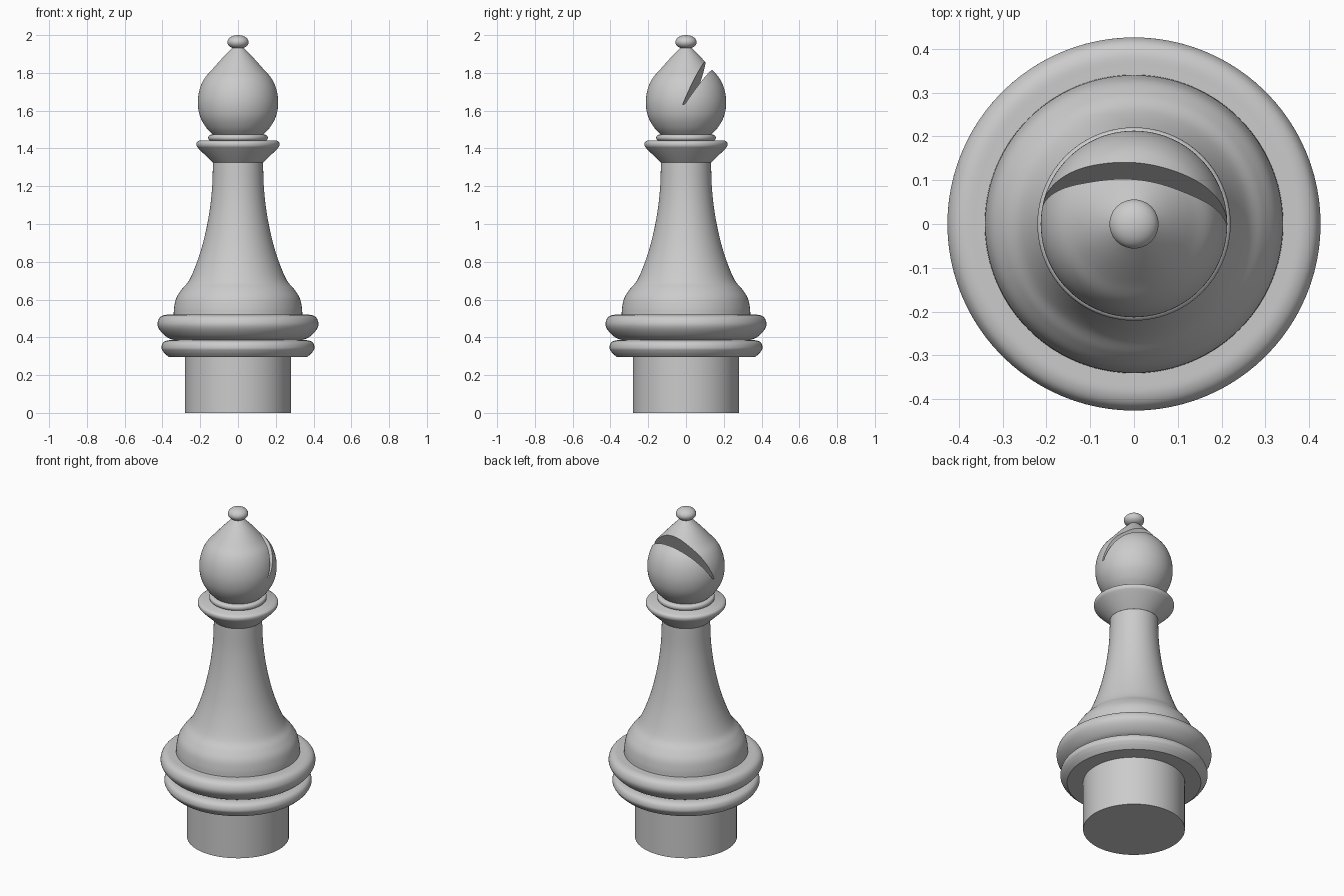
import bpy, bmesh, math
from mathutils import Matrix, Vector

if "Cube" in bpy.data.objects:
    bpy.data.objects.remove(bpy.data.objects["Cube"], do_unlink=True)

GREY = (0.6, 0.6, 0.6, 1.0)
grey = bpy.data.materials.new("plain grey")
grey.use_nodes = True
grey.diffuse_color = GREY
grey.node_tree.nodes["Principled BSDF"].inputs["Base Color"].default_value = GREY


def rounded(points, steps=6):
    """Smooth curve through the (radius, height) points."""
    pts = [Vector(p) for p in points]
    pts = [2 * pts[0] - pts[1]] + pts + [2 * pts[-1] - pts[-2]]
    out = []
    for a, b, c, d in zip(pts, pts[1:], pts[2:], pts[3:]):
        for i in range(steps):
            t = i / steps
            out.append(0.5 * (2 * b + (c - a) * t + (2 * a - 5 * b + 4 * c - d) * t**2
                              + (3 * b - a - 3 * c + d) * t**3))
    return out + [pts[-2]]


def finish(obj):
    bpy.ops.object.select_all(action="DESELECT")
    obj.select_set(True)
    bpy.context.view_layer.objects.active = obj
    bpy.ops.object.shade_smooth_by_angle(angle=math.radians(35))


def make_object(name, bm):
    bmesh.ops.recalc_face_normals(bm, faces=bm.faces)
    mesh = bpy.data.meshes.new(name)
    bm.to_mesh(mesh)
    bm.free()
    obj = bpy.data.objects.new(name, mesh)
    bpy.context.collection.objects.link(obj)
    mesh.materials.append(grey)
    return obj


def lathe(name, profile, segments=96):
    """Closed solid of revolution from a bottom-to-top profile."""
    profile = [(0, profile[0][1])] + list(profile) + [(0, profile[-1][1])]
    bm = bmesh.new()
    verts = [bm.verts.new((r, 0, z)) for r, z in profile]
    edges = [bm.edges.new(pair) for pair in zip(verts, verts[1:])]
    bmesh.ops.spin(bm, geom=verts + edges, cent=(0, 0, 0), axis=(0, 0, 1),
                   angle=math.tau, steps=segments, use_merge=True)
    bmesh.ops.remove_doubles(bm, verts=bm.verts, dist=0.0001)
    obj = make_object(name, bm)
    finish(obj)
    return obj


# Base: plug and two stacked rings
lathe("base_plug", [(0.28, 0), (0.28, 0.31)])
lathe("lower_ring", [(0.368, 0.297)] + rounded(
    [(0.392, 0.318), (0.405, 0.342), (0.398, 0.37), (0.375, 0.383), (0.34, 0.386)]))
lathe("upper_ring", rounded(
    [(0.33, 0.383), (0.375, 0.4), (0.411, 0.434), (0.426, 0.468),
     (0.416, 0.502), (0.39, 0.518), (0.35, 0.52)]))

# Flared stem
lathe("stem", rounded(
    [(0.341, 0.515), (0.338, 0.56), (0.326, 0.61), (0.297, 0.655), (0.26, 0.70),
     (0.224, 0.78), (0.188, 0.89), (0.157, 1.03), (0.138, 1.18), (0.132, 1.34)]))

# Collar and the small ring on it
lathe("collar", [(0.133, 1.325)] + rounded(
    [(0.205, 1.395), (0.219, 1.413), (0.219, 1.431), (0.206, 1.441)]))
lathe("neck_ring", rounded(
    [(0.135, 1.435), (0.153, 1.445), (0.158, 1.457), (0.152, 1.47), (0.13, 1.476)]))

# Head with a slanted wedge slot
head = lathe("head", rounded(
    [(0.125, 1.465), (0.168, 1.51), (0.201, 1.57), (0.213, 1.64), (0.204, 1.71),
     (0.178, 1.77), (0.135, 1.82), (0.086, 1.875), (0.037, 1.925), (0.026, 1.935)]))

bm = bmesh.new()
low_a, low_b = Vector((0, 0.006, 1.632)), Vector((0, 0.019, 1.636))
high_a = low_a.lerp(Vector((0, 0.1, 1.855)), 1.6)
high_b = low_b.lerp(Vector((0, 0.135, 1.808)), 1.6)
face = bm.faces.new([bm.verts.new(p - Vector((0.4, 0, 0)))
                     for p in (low_a, low_b, high_b, high_a)])
wedge = bmesh.ops.extrude_face_region(bm, geom=[face])["geom"]
bmesh.ops.translate(bm, vec=(0.8, 0, 0),
                    verts=[v for v in wedge if isinstance(v, bmesh.types.BMVert)])
bm.transform(Matrix.Rotation(math.radians(-6.5), 4, "Z"))
cutter = make_object("slot_cutter", bm)
cutter.hide_render = True

slot = head.modifiers.new("slot", "BOOLEAN")
slot.operation = "DIFFERENCE"
slot.solver = "EXACT"
slot.object = cutter
bpy.context.view_layer.objects.active = head
bpy.ops.object.modifier_apply(modifier=slot.name)
bpy.data.objects.remove(cutter, do_unlink=True)
finish(head)

# Finial
lathe("finial", [(0.056 * math.cos(a), 1.963 + 0.037 * math.sin(a))
                 for a in (math.pi * (i / 24 - 0.5) for i in range(1, 24))], 48)
